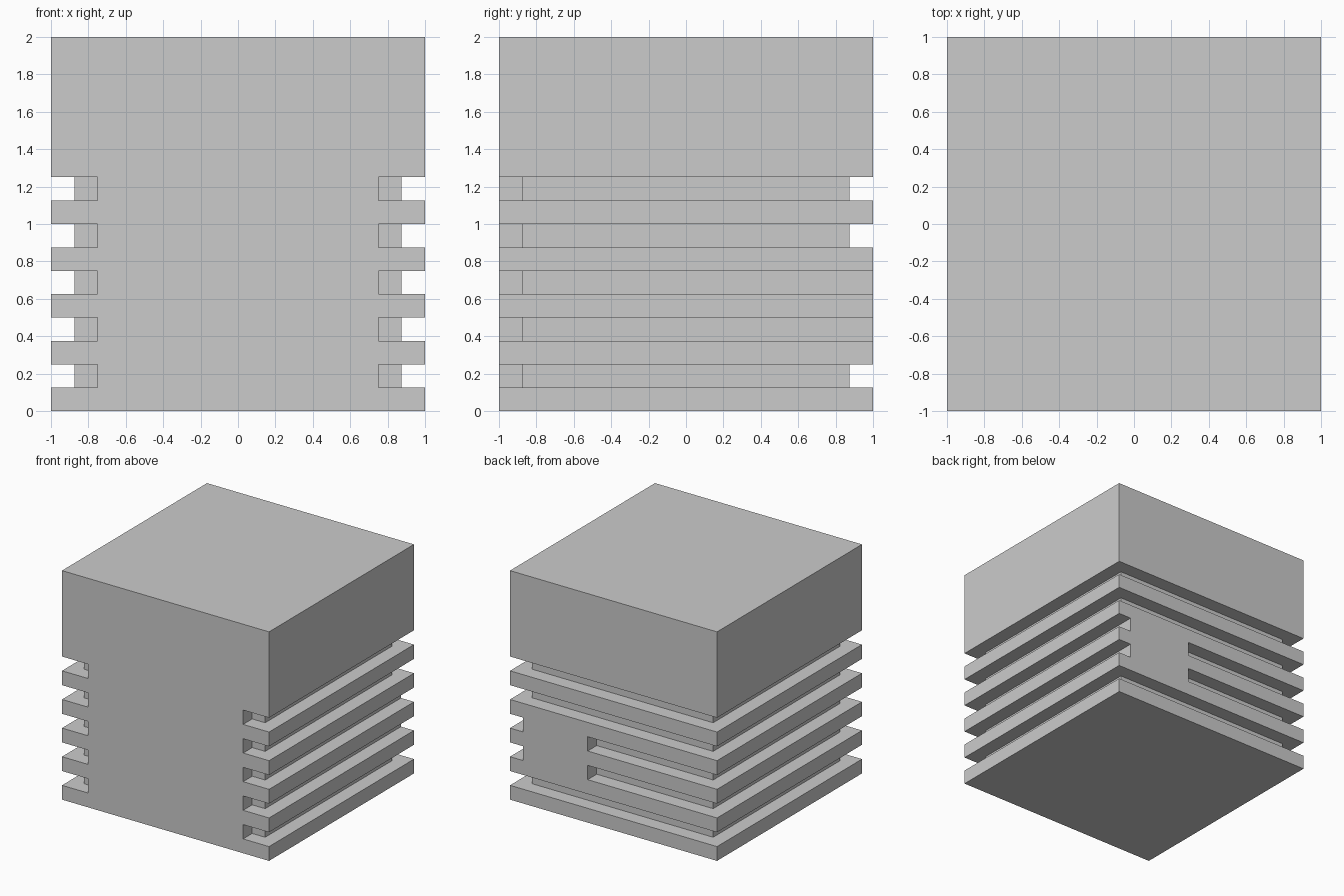
import bpy, bmesh

if "Cube" in bpy.data.objects:
    bpy.data.objects.remove(bpy.data.objects["Cube"])

O = 1.2            # cutter outer reach, beyond the block
D, F = 0.875, 0.75 # groove floor, inner end of the front notches

# Groove outlines seen from above
front_left = [(-O, -O), (-F, -O), (-F, -D), (-D, -D), (-D, D)]
front_right = [(D, -D), (F, -D), (F, -O), (O, -O)]
wrap = front_left + [(D, D)] + front_right + [(O, O), (-O, O)]
left_back = front_left + [(0.25, D), (0.25, O), (-O, O)]
right_side = front_right + [(O, O), (D, O)]

# Which outlines are cut at each level, bottom to top
levels = [[wrap], [left_back, right_side], [left_back, right_side], [wrap], [wrap]]


def add_prism(bm, outline, z, height):
    face = bm.faces.new([bm.verts.new((x, y, z)) for x, y in outline])
    ext = bmesh.ops.extrude_face_region(bm, geom=[face])
    verts = [v for v in ext["geom"] if isinstance(v, bmesh.types.BMVert)]
    bmesh.ops.translate(bm, verts=verts, vec=(0, 0, height))


def make_object(name, prisms):
    bm = bmesh.new()
    for outline, z, height in prisms:
        add_prism(bm, outline, z, height)
    bmesh.ops.recalc_face_normals(bm, faces=bm.faces)
    mesh = bpy.data.meshes.new(name)
    bm.to_mesh(mesh)
    bm.free()
    obj = bpy.data.objects.new(name, mesh)
    bpy.context.collection.objects.link(obj)
    return obj


# Solid block
block = make_object("grooved_block", [([(-1, -1), (1, -1), (1, 1), (-1, 1)], 0, 2)])

# Groove cutters
cutter = make_object("groove_cutter", [(outline, 0.125 + 0.25 * i, 0.125)
                                       for i, outlines in enumerate(levels)
                                       for outline in outlines])
cutter.hide_render = True

# Cut the grooves
mod = block.modifiers.new("grooves", "BOOLEAN")
mod.operation = "DIFFERENCE"
mod.solver = "EXACT"
mod.object = cutter
bpy.context.view_layer.objects.active = block
block.select_set(True)
bpy.ops.object.modifier_apply(modifier=mod.name)
bpy.data.objects.remove(cutter)
